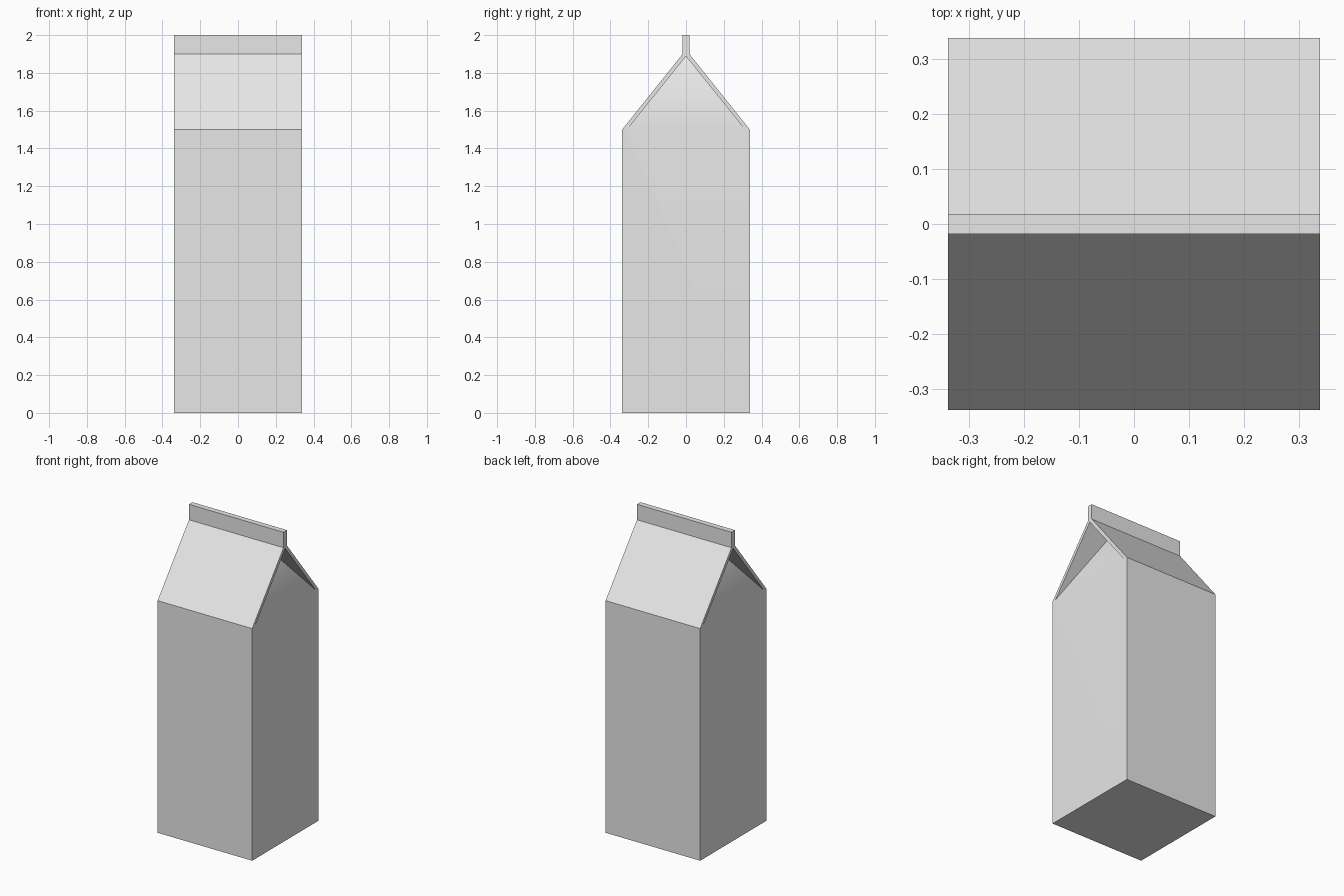
import bpy
import bmesh

cube = bpy.data.objects.get("Cube")
if cube:
    bpy.data.objects.remove(cube, do_unlink=True)

HALF = 0.338        # half width and depth
SHOULDER = 1.5      # top of the walls
RIDGE = 1.9         # top of the sloped roof
TOP = 2.0           # top of the sealed fin
FIN = 0.018         # half thickness of the fin
INNER = 0.312       # half width of the folded gable panel
INNER_TOP = 1.888   # where the roof undersides meet
FOLD = 0.15         # how far out the folded panel's tip lies

card = bpy.data.materials.new("plain card")
card.use_nodes = True
card.diffuse_color = (0.8, 0.8, 0.8, 1)
card.node_tree.nodes["Principled BSDF"].inputs["Base Color"].default_value = (0.8, 0.8, 0.8, 1)

bm = bmesh.new()


def end_face(side, points):
    """Add a face on one end from (y, z) or (y, z, x) points."""
    verts = [bm.verts.new(((p[2] if len(p) > 2 else HALF) * side, p[0], p[1])) for p in points]
    bm.faces.new(verts)


# Outer walls, roof slopes and fin, swept across the width
profile = [(-HALF, 0), (-HALF, SHOULDER), (-FIN, RIDGE), (-FIN, TOP),
           (FIN, TOP), (FIN, RIDGE), (HALF, SHOULDER), (HALF, 0)]
for a, b in zip(profile, profile[1:] + profile[:1]):
    bm.faces.new([bm.verts.new((x, y, z)) for x, (y, z) in
                  ((-HALF, a), (HALF, a), (HALF, b), (-HALF, b))])

# Ends: side wall, inward folded gable panel, roof rims and undersides
peak = (0, INNER_TOP)
tip = (0, INNER_TOP, FOLD)
for side in (-1, 1):
    end_face(side, [(-HALF, 0), (HALF, 0), (HALF, SHOULDER), (INNER, SHOULDER),
                    (-INNER, SHOULDER), (-HALF, SHOULDER)])
    end_face(side, [(-INNER, SHOULDER), (INNER, SHOULDER), tip])
    end_face(side, [peak, (FIN, RIDGE), (FIN, TOP), (-FIN, TOP), (-FIN, RIDGE)])
    for s in (-1, 1):
        end_face(side, [(s * HALF, SHOULDER), (s * INNER, SHOULDER), peak, (s * FIN, RIDGE)])
        end_face(side, [(s * INNER, SHOULDER), peak, tip])

bmesh.ops.remove_doubles(bm, verts=bm.verts, dist=0.0001)
bmesh.ops.recalc_face_normals(bm, faces=bm.faces)

mesh = bpy.data.meshes.new("carton")
bm.to_mesh(mesh)
bm.free()
mesh.materials.append(card)
carton = bpy.data.objects.new("carton", mesh)
bpy.context.collection.objects.link(carton)

# Soft fold between side walls and gable panels, crisp edges elsewhere
bpy.context.view_layer.objects.active = carton
carton.select_set(True)
bpy.ops.object.shade_smooth_by_angle(angle=0.5236)
weighted = carton.modifiers.new("Flat walls", 'WEIGHTED_NORMAL')
weighted.keep_sharp = True
